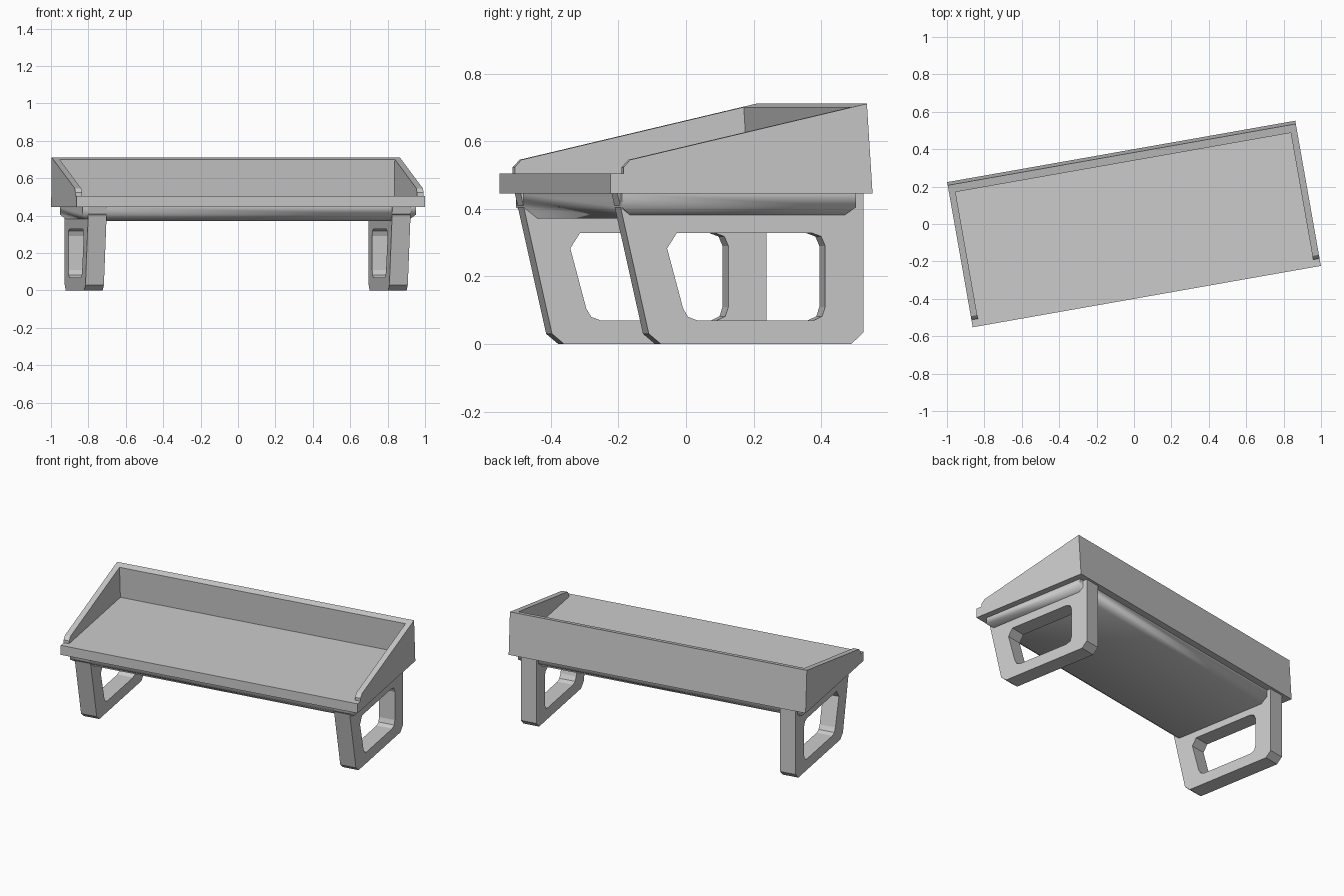
import bpy, bmesh
from math import radians
from mathutils import Matrix

if "Cube" in bpy.data.objects:
    bpy.data.objects.remove(bpy.data.objects["Cube"])

TURN = Matrix.Rotation(radians(10), 4, 'Z')   # whole model is turned on its base
# profile (x, y) -> (depth, height), extrusion -> length
SIDE = Matrix(((0, 0, 1, 0), (1, 0, 0, 0), (0, 1, 0, 0), (0, 0, 0, 1)))


def finish(name, bm):
    bmesh.ops.recalc_face_normals(bm, faces=bm.faces)
    mesh = bpy.data.meshes.new(name)
    bm.to_mesh(mesh)
    bm.free()
    ob = bpy.data.objects.new(name, mesh)
    bpy.context.collection.objects.link(ob)
    return ob


def prism(name, loops, half, centre=0.0):
    """Side profile (with optional holes) extruded along the length."""
    cu = bpy.data.curves.new(name + "_profile", 'CURVE')
    cu.dimensions = '2D'
    cu.fill_mode = 'BOTH'
    cu.extrude = half
    for pts in loops:
        sp = cu.splines.new('POLY')
        sp.points.add(len(pts) - 1)
        for p, (v, z) in zip(sp.points, pts):
            p.co = (v, z, 0, 1)
        sp.use_cyclic_u = True
    tmp = bpy.data.objects.new(name + "_tmp", cu)
    bpy.context.collection.objects.link(tmp)
    bpy.context.view_layer.update()
    mesh = bpy.data.meshes.new_from_object(
        tmp.evaluated_get(bpy.context.evaluated_depsgraph_get()))
    bm = bmesh.new()
    bm.from_mesh(mesh)
    bpy.data.objects.remove(tmp)
    bpy.data.curves.remove(cu)
    bpy.data.meshes.remove(mesh)
    bmesh.ops.remove_doubles(bm, verts=bm.verts, dist=1e-4)
    for f in bm.faces:
        f.smooth = False
    bm.transform(TURN @ Matrix.Translation((centre, 0, 0)) @ SIDE)
    return finish(name, bm)


# Tray: solid wedge with the inside cut away, leaving floor, ends and back
tray = prism("tray", [[(-.394, .445), (.394, .445), (.377, .711), (-.334, .545),
                       (-.354, .523), (-.354, .505), (-.394, .505)]], .945)
cutter = prism("tray_cutter", [[(-.5, .505), (.346, .505), (.328, .8), (-.5, .8)]], .91)
cutter.hide_render = True
mod = tray.modifiers.new("hollow", 'BOOLEAN')
mod.operation = 'DIFFERENCE'
mod.solver = 'EXACT'
mod.object = cutter
bpy.context.view_layer.objects.active = tray
bpy.ops.object.modifier_apply(modifier=mod.name)
bpy.data.objects.remove(cutter)

# Legs: slanted frames with an opening
outer = [(-.36, .445), (-.266, .03), (-.23, 0), (.343, 0), (.379, .035), (.379, .445)]
hole = [(-.182, .328), (-.211, .283), (-.163, .105), (-.148, .08), (-.121, .07),
        (.23, .07), (.255, .082), (.264, .11), (.264, .29), (.252, .318), (.225, .328)]
for name, side in (("left_leg", -1), ("right_leg", 1)):
    prism(name, [outer, hole], .05, side * .825)

# Underbody: shallow pan with softened lower edges
bm = bmesh.new()
rings = []
for inset, z in ((0, .445), (0, .405), (.043, .371)):
    a, b = .905 - inset, .352 - inset
    rings.append([bm.verts.new((x, y, z)) for x, y in ((-a, -b), (a, -b), (a, b), (-a, b))])
for r0, r1 in zip(rings, rings[1:]):
    for i in range(4):
        j = (i + 1) % 4
        bm.faces.new((r0[i], r0[j], r1[j], r1[i]))
bm.faces.new(rings[0])
bm.faces.new(rings[-1])
bm.transform(TURN)
under = finish("underbody", bm)
bpy.ops.object.select_all(action='DESELECT')
under.select_set(True)
bpy.context.view_layer.objects.active = under
bpy.ops.object.shade_smooth_by_angle(angle=radians(60))
